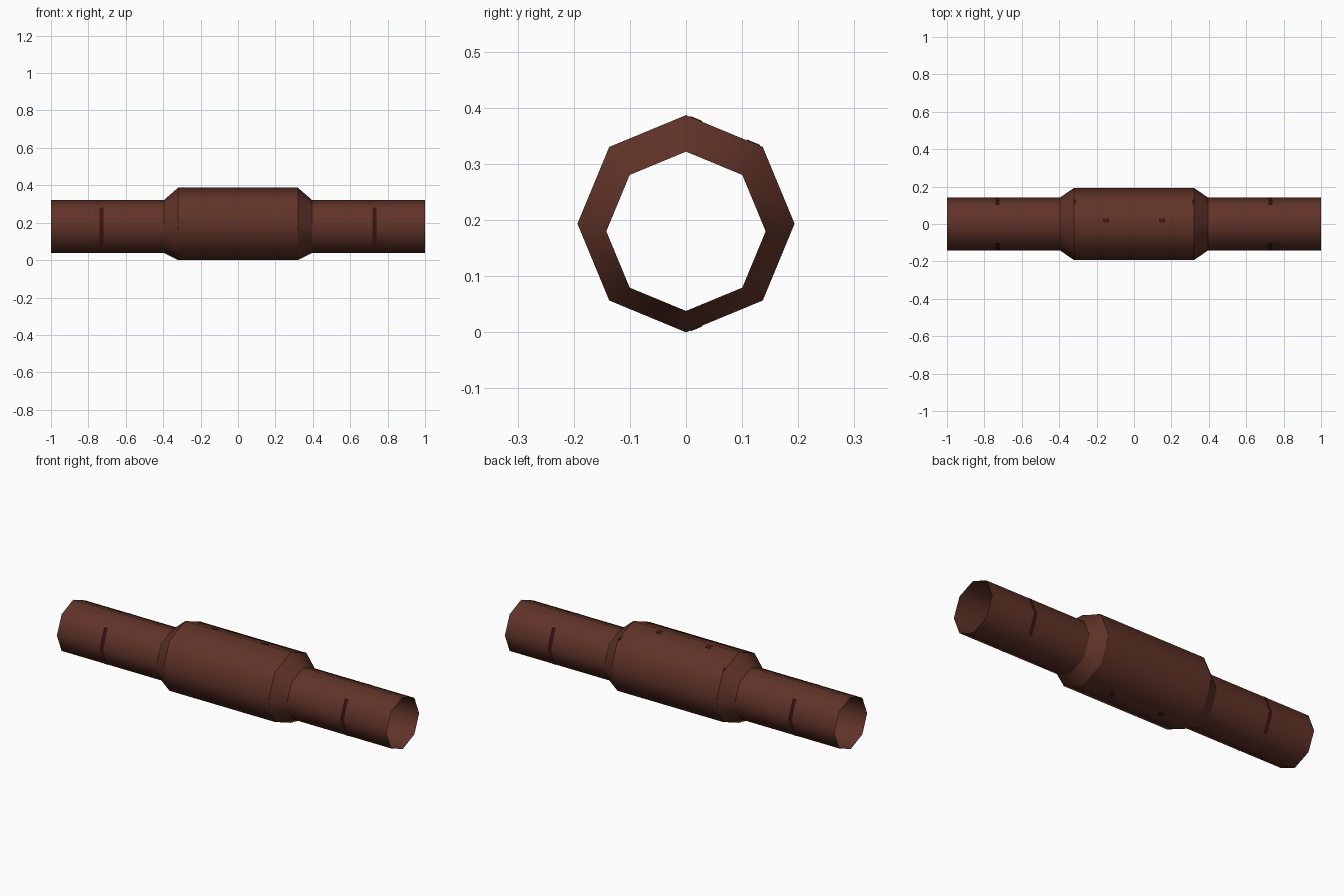
import bpy, bmesh, math

if "Cube" in bpy.data.objects:
    bpy.data.objects.remove(bpy.data.objects["Cube"])

def material(name, rgb):
    m = bpy.data.materials.new(name)
    m.diffuse_color = (*rgb, 1)
    m.use_nodes = True
    m.node_tree.nodes["Principled BSDF"].inputs["Base Color"].default_value = m.diffuse_color
    return m

brown = material("rust brown", (0.118, 0.033, 0.021))
dark = material("dark red brown", (0.045, 0.006, 0.006))

def shell(name, profile, mat, start=0, steps=8):
    """Skin octagonal rings (x, radius, centre z) along x; steps < 8 leaves an arc."""
    bm = bmesh.new()
    closed = steps == 8
    count = steps if closed else steps + 1
    rings = []
    for x, r, cz in profile:
        angles = [math.radians(start + 45 * i) for i in range(count)]
        rings.append([bm.verts.new((x, r * math.cos(a), cz + r * math.sin(a))) for a in angles])
    for a, b in zip(rings, rings[1:]):
        for i in range(steps):
            j = (i + 1) % count
            bm.faces.new((a[i], a[j], b[j], b[i])).smooth = True
    # Ring edges stay crisp, the long edges are smooth
    for e in bm.edges:
        if abs(e.verts[0].co.x - e.verts[1].co.x) < 1e-5:
            e.smooth = False
    bmesh.ops.recalc_face_normals(bm, faces=bm.faces)
    cx = sum(p[0] for p in profile) / len(profile)
    f = bm.faces[:][0]
    c = f.calc_center_median()
    if f.normal.y * c.y + f.normal.z * (c.z - profile[0][2]) < 0:
        bmesh.ops.reverse_faces(bm, faces=bm.faces[:])
    me = bpy.data.meshes.new(name)
    bm.to_mesh(me)
    bm.free()
    me.materials.append(mat)
    ob = bpy.data.objects.new(name, me)
    bpy.context.collection.objects.link(ob)
    return ob

# Open pipe with a thicker sleeve in the middle
PIPE_R, PIPE_Z = 0.142, 0.180
SLEEVE_R, SLEEVE_Z = 0.1935, 0.1935
half = [(0.32, SLEEVE_R, SLEEVE_Z), (0.395, PIPE_R, PIPE_Z), (1.0, PIPE_R, PIPE_Z)]
shell("pipe_body", [(-x, r, z) for x, r, z in reversed(half)] + half, brown)

# Thin dark bands on the front and back sides of both pipe ends
for side, x in (("left", -0.73), ("right", 0.73)):
    for face, start in (("back", -45), ("front", 135)):
        shell(f"{side}_{face}_band",
              [(x - 0.011, PIPE_R + 0.001, PIPE_Z), (x + 0.011, PIPE_R + 0.001, PIPE_Z)],
              dark, start, 2)

# Small dark marks lying on the back slopes of the sleeve
def mark(name, x, y, sign, sx, sy):
    z = SLEEVE_Z + sign * (SLEEVE_R - y * math.tan(math.radians(22.5)))
    bpy.ops.mesh.primitive_cube_add(size=1, location=(x, y, z),
                                    rotation=(-sign * math.radians(22.5), 0, 0))
    ob = bpy.context.object
    ob.name = name
    ob.scale = (sx, sy, 0.003)
    ob.data.materials.append(dark)

for side, s in (("left", -1), ("right", 1)):
    for level, v in (("upper", 1), ("lower", -1)):
        mark(f"{side}_{level}_mark", s * 0.15, 0.018, v, 0.03, 0.022)
    mark(f"{side}_rim_mark", s * 0.315, 0.12, 1, 0.01, 0.025)
